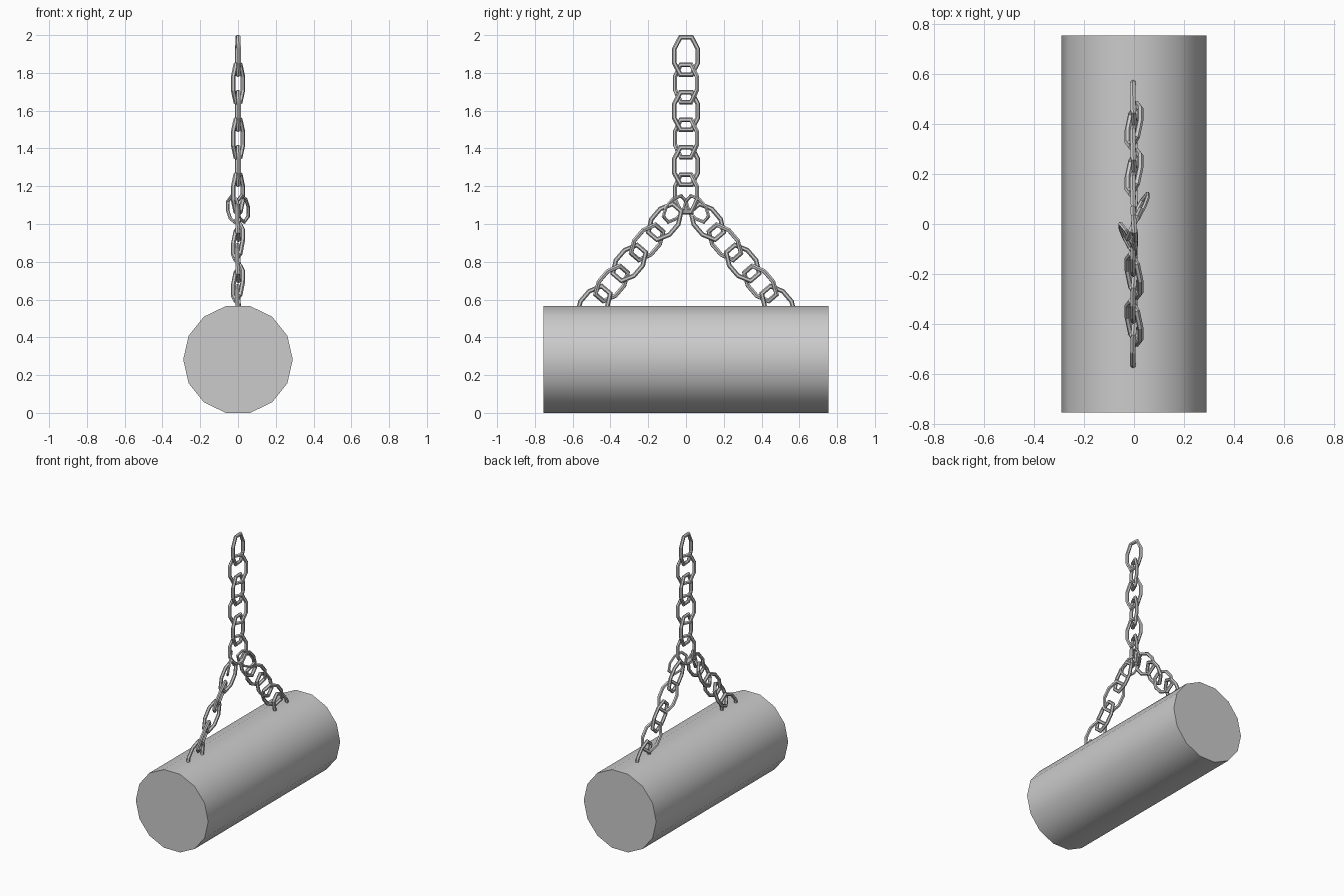
import bpy, bmesh, math
from mathutils import Vector, Matrix

cube = bpy.data.objects.get("Cube")
if cube:
    bpy.data.objects.remove(cube, do_unlink=True)


def material(name, value):
    mat = bpy.data.materials.new(name)
    mat.use_nodes = True
    mat.diffuse_color = (value, value, value, 1)
    mat.node_tree.nodes["Principled BSDF"].inputs["Base Color"].default_value = (value, value, value, 1)
    return mat


log_grey = material("log grey", 0.6)
chain_grey = material("chain grey", 0.6)

# Horizontal log with fourteen sides
RADIUS, LENGTH = 0.29, 1.51
log_height = RADIUS * math.cos(math.pi / 14)
bpy.ops.mesh.primitive_cylinder_add(vertices=14, radius=RADIUS, depth=LENGTH)
log = bpy.context.object
log.name = "log"
log.data.transform(Matrix.Rotation(math.radians(90), 4, 'X') @ Matrix.Rotation(math.radians(90), 4, 'Z'))
log.location.z = log_height
log.data.materials.append(log_grey)
bpy.ops.object.shade_smooth_by_angle(angle=math.radians(40))

# One chain link: a long eight-cornered loop of six-sided rod
HALF_LENGTH, HALF_WIDTH, ROD = 0.099, 0.063, 0.012
corners = [(0.03, HALF_LENGTH), (HALF_WIDTH, 0.036)]
path = []
for sx, sz, order in ((1, 1, 1), (1, -1, -1), (-1, -1, 1), (-1, 1, -1)):
    path += [Vector((sx * a, 0, sz * b)) for a, b in corners[::order]]
bm = bmesh.new()
rings = []
for i, point in enumerate(path):
    before = (point - path[i - 1]).normalized()
    after = (path[(i + 1) % len(path)] - point).normalized()
    side = (before + after).normalized().cross(Vector((0, 1, 0)))
    miter = 1 / math.sqrt((1 + before.dot(after)) / 2)
    rings.append([bm.verts.new(point + side * math.cos(k * math.pi / 3) * ROD * miter
                               + Vector((0, math.sin(k * math.pi / 3) * ROD, 0))) for k in range(6)])
for i, ring in enumerate(rings):
    following = rings[(i + 1) % len(rings)]
    for k in range(6):
        j = (k + 1) % 6
        bm.faces.new((ring[k], ring[j], following[j], following[k]))
bmesh.ops.recalc_face_normals(bm, faces=bm.faces)
link_mesh = bpy.data.meshes.new("chain_link")
bm.to_mesh(link_mesh)
bm.free()
link_mesh.materials.append(chain_grey)


def add_link(name, center, axis, across, twist, scale=1.0):
    """Place a link along axis, its width turned from across towards +x."""
    up = Vector(axis).normalized()
    width = Vector(across) * math.cos(twist) + Vector((math.sin(twist), 0, 0))
    width = (width - up * width.dot(up)).normalized()
    basis = Matrix((width, up.cross(width), up)).transposed().to_4x4()
    obj = bpy.data.objects.new(name, link_mesh)
    bpy.context.collection.objects.link(obj)
    obj.matrix_world = Matrix.Translation(center) @ basis @ Matrix.Scale(scale, 4)


FLAT, TURNED = math.radians(-4), math.radians(24)

# Hanging chain
for n in range(6):
    add_link(f"upper_link_{n + 1}", (0, 0, 1.89 - 0.1455 * n), (0, 0, 1), (0, 1, 0),
             TURNED if n % 2 else FLAT)

# Two slanting chains down to the log
STEP = Vector((0, 0.094, -0.109))
for side, label in ((-1, "front"), (1, "back")):
    axis = Vector((0, side * 0.65, -0.76))
    outward = Vector((0, side * 0.76, 0.65))
    joint_x = 0.025 * side
    add_link(f"{label}_joint_link", (joint_x, side * 0.06, 1.08),
             axis + Vector((0.25, 0, 0)), outward, math.radians(30), 0.75)
    for n in range(5):
        center = Vector((0, side * (0.112 + STEP.y * n), 1.012 + STEP.z * n))
        add_link(f"{label}_link_{n + 1}", center, axis, outward, TURNED if n % 2 else FLAT)
